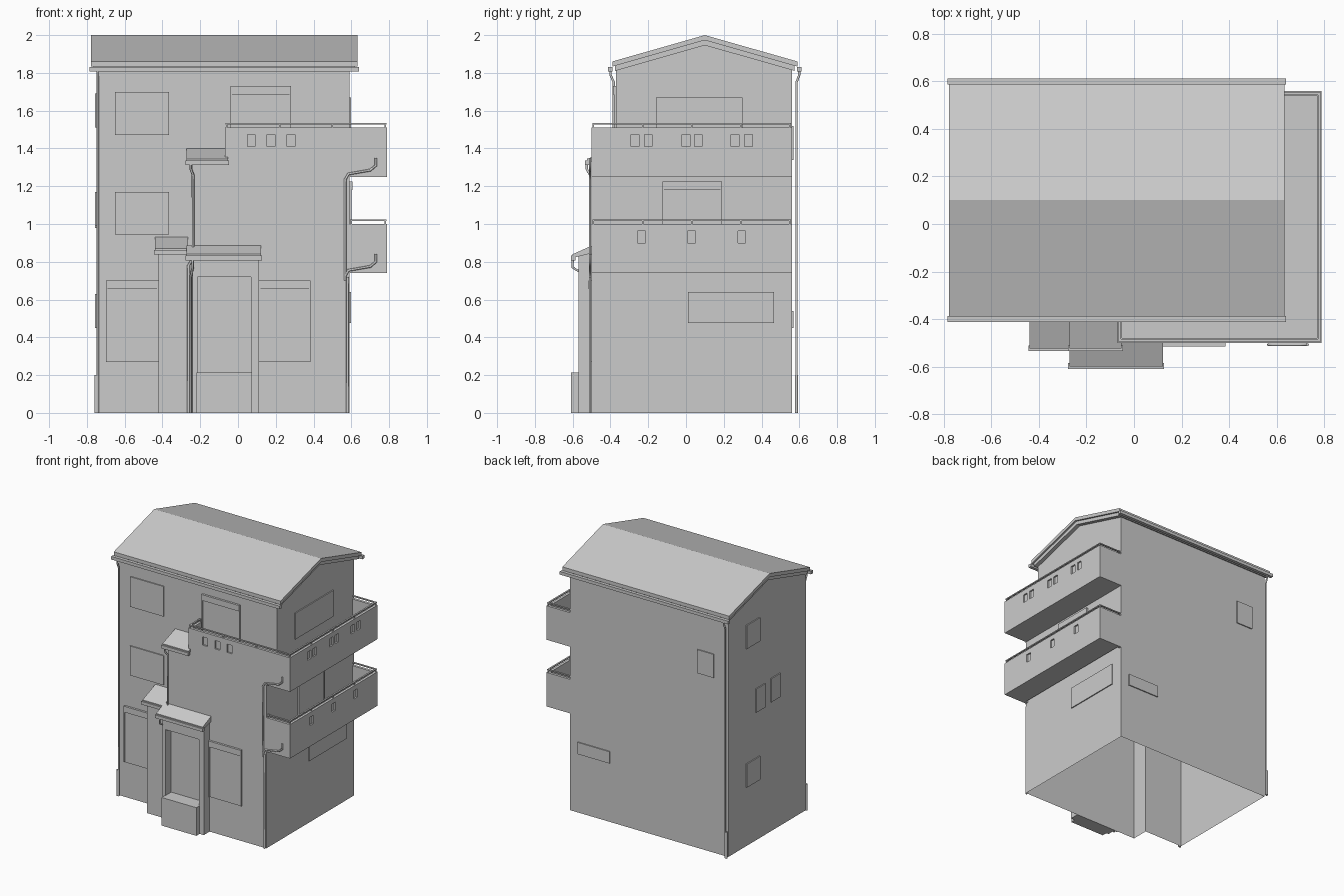
import bpy, bmesh
from mathutils import Vector

if "Cube" in bpy.data.objects:
    bpy.data.objects.remove(bpy.data.objects["Cube"])

GREY = (0.6, 0.6, 0.6, 1)
mat = bpy.data.materials.new("plain_grey")
mat.use_nodes = True
mat.diffuse_color = GREY
mat.node_tree.nodes["Principled BSDF"].inputs["Base Color"].default_value = GREY

# Main dimensions
L, R, F, B, FRONT = -0.75, 0.59, -0.37, 0.56, -0.5
BALC, TERR = 0.79, -0.07


def finish(name, bm):
    me = bpy.data.meshes.new(name)
    bm.to_mesh(me)
    bm.free()
    me.materials.append(mat)
    ob = bpy.data.objects.new(name, me)
    bpy.context.collection.objects.link(ob)
    return ob


def box(name, x0, x1, y0, y1, z0, z1):
    bm = bmesh.new()
    bmesh.ops.create_cube(bm, size=1)
    for v in bm.verts:
        v.co = ((x0, x1)[v.co.x > 0], (y0, y1)[v.co.y > 0], (z0, z1)[v.co.z > 0])
    return finish(name, bm)


def extrude_x(name, profile, x0, x1):
    """Solid from a (y, z) profile drawn along x."""
    bm = bmesh.new()
    face = bm.faces.new([bm.verts.new((x0, y, z)) for y, z in profile])
    new = bmesh.ops.extrude_face_region(bm, geom=[face])["geom"]
    bmesh.ops.translate(bm, vec=(x1 - x0, 0, 0), verts=[g for g in new if isinstance(g, bmesh.types.BMVert)])
    if face.is_valid and len([f for f in bm.faces if all(abs(v.co.x - x0) < 1e-6 for v in f.verts)]) == 0:
        bm.faces.new(face.verts)
    bmesh.ops.recalc_face_normals(bm, faces=bm.faces)
    return finish(name, bm)


def walls(name, plan, z0, z1):
    """Open-ended shell rising from a closed plan."""
    bm = bmesh.new()
    low = [bm.verts.new((x, y, z0)) for x, y in plan]
    high = [bm.verts.new((x, y, z1)) for x, y in plan]
    for i in range(len(plan)):
        j = (i + 1) % len(plan)
        bm.faces.new((low[i], low[j], high[j], high[i]))
    return finish(name, bm)


def pipe(name, pts, r=0.007):
    cu = bpy.data.curves.new(name, "CURVE")
    cu.dimensions = "3D"
    cu.bevel_depth, cu.bevel_resolution = r, 1
    cu.use_fill_caps = True
    sp = cu.splines.new("POLY")
    sp.points.add(len(pts) - 1)
    for p, co in zip(sp.points, pts):
        p.co = (*co, 1)
    cu.materials.append(mat)
    ob = bpy.data.objects.new(name, cu)
    bpy.context.collection.objects.link(ob)


def panel(name, side, at, a0, a1, z0, z1, shutter=False):
    """Raised window on a wall; side is the axis and direction it faces."""
    def slab(part, b0, b1, c0, c1, depth):
        lo, hi = sorted((at, at + depth * (1 if side[0] == "+" else -1)))
        if side[1] == "x":
            box(part, lo, hi, b0, b1, c0, c1)
        else:
            box(part, b0, b1, lo, hi, c0, c1)
    slab(name, a0, a1, z0, z1, 0.008)
    if shutter:
        slab(name + "_shutter_box", a0, a1, z1 - 0.045, z1, 0.016)
        slab(name + "_left_jamb", a0, a0 + 0.008, z0, z1, 0.012)
        slab(name + "_right_jamb", a1 - 0.008, a1, z0, z1, 0.012)


def gutter(name, x0, x1, y, z):
    box(name, x0, x1, y - 0.012, y + 0.012, z - 0.012, z + 0.012)


# House shell, stepping back at each storey
walls("lower_walls", [(L, F), (-0.42, F), (-0.42, FRONT), (R, FRONT), (R, B), (L, B)], 0, 0.85)
walls("middle_walls", [(L, F), (-0.24, F), (-0.24, FRONT), (R, FRONT), (R, B), (L, B)], 0.85, 1.32)
extrude_x("gable_storey", [(F, 1.31), (B, 1.31), (B, 1.82), (0.1, 1.96), (F, 1.82)], L, R)

# Main roof: covering slab over a narrower board layer
def roof(name, half, drop, thick, x0, x1):
    edge = 2.0 - half * 0.285 - drop
    top = 2.0 - drop
    extrude_x(name, [(0.1 - half, edge), (0.1, top), (0.1 + half, edge),
                     (0.1 + half, edge - thick), (0.1, top - thick), (0.1 - half, edge - thick)], x0, x1)

roof("roof_slab", 0.49, 0, 0.027, -0.778, 0.633)
roof("roof_boards", 0.475, 0.027, 0.027, -0.765, 0.62)
for side, y in (("front", -0.4), ("back", 0.6)):
    gutter(side + "_gutter", -0.785, 0.64, y, 1.82)

# Small lean-to roofs with gutters
for name, x0, x1, y0, y1, z0, z1 in (
        ("side_bay", -0.44, -0.265, -0.525, F, 0.87, 0.93),
        ("stair_bay", -0.272, -0.052, -0.525, F, 1.345, 1.40),
        ("porch", -0.272, 0.122, -0.6, FRONT, 0.84, 0.885)):
    extrude_x(name + "_roof", [(y0, z0), (y1, z1), (y1, z1 - 0.04), (y0, z0 - 0.02)], x0, x1)
    gutter(name + "_gutter", x0 - 0.005, x1 + 0.005, y0 + 0.002, z0 - 0.02)

# Porch with door recess and planter
box("porch_left_pillar", -0.24, -0.215, -0.57, FRONT, 0, 0.84)
box("porch_right_pillar", 0.07, 0.11, -0.57, FRONT, 0, 0.84)
box("porch_lintel", -0.215, 0.07, -0.57, FRONT, 0.72, 0.84)
box("planter", -0.22, 0.075, -0.61, FRONT, 0, 0.215)

# Balconies: floor, parapet with cut slots, handrail on posts
T = 0.02

def balcony(name, x0, z0, z1, y_slots, x_slots):
    floor_front = FRONT + T
    box(name + "_floor", x0 + T, BALC - T, floor_front, B - T, z0, z0 + 0.02)
    if x0 < R:
        box(name + "_end_parapet", x0, x0 + T, FRONT, F, z0 + 0.05, z1)
    front = box(name + "_front_parapet", x0, BALC, FRONT, floor_front, z0, z1)
    side = box(name + "_side_parapet", BALC - T, BALC, floor_front, B, z0, z1)
    box(name + "_back_parapet", R, BALC - T, B - T, B, z0, z1)
    zs = (z1 - 0.1, z1 - 0.037)
    cuts = [(side, BALC - 0.012, BALC + 0.1, y - 0.021, y + 0.021) for y in y_slots]
    cuts += [(front, x - 0.021, x + 0.021, FRONT - 0.1, FRONT + 0.012) for x in x_slots]
    for target, *span in cuts:
        cutter = box(name + "_slot_cutter", *span, *zs)
        cutter.hide_render = True
        cutter.hide_set(True)
        cutter.display_type = "WIRE"
        mod = target.modifiers.new("slot", "BOOLEAN")
        mod.operation, mod.object, mod.solver = "DIFFERENCE", cutter, "EXACT"
    # handrail
    zr, e = z1 + 0.02, T / 2
    start = [(x0 + e, F, zr)] if x0 < R else []
    corners = start + [(x0 + e, FRONT + e, zr), (BALC - e, FRONT + e, zr), (BALC - e, B - e, zr), (R, B - e, zr)]
    for i, (a, b) in enumerate(zip(corners, corners[1:])):
        a, b = Vector(a), Vector(b)
        lo = [min(p, q) - 0.006 for p, q in zip(a, b)]
        hi = [max(p, q) + 0.006 for p, q in zip(a, b)]
        box(f"{name}_rail_{i}", lo[0], hi[0], lo[1], hi[1], zr - 0.004, zr + 0.004)
        n = max(1, round((b - a).length / 0.25))
        for k in range(n):
            p = a.lerp(b, k / n)
            box(f"{name}_post_{i}_{k}", p.x - 0.004, p.x + 0.004, p.y - 0.004, p.y + 0.004, z1, zr)

balcony("upper_balcony", TERR, 1.25, 1.51, (-0.27, -0.2, 0, 0.065, 0.26, 0.33), (0.07, 0.175, 0.28))
balcony("lower_balcony", R, 0.74, 1.0, (-0.235, 0.03, 0.295), ())

# Windows and doors
panel("front_top_window", "-y", F, -0.65, -0.365, 1.47, 1.70)
panel("front_middle_window", "-y", F, -0.65, -0.365, 0.945, 1.17)
panel("front_lower_left_window", "-y", F, -0.70, -0.42, 0.27, 0.70, True)
panel("front_lower_right_window", "-y", FRONT, 0.11, 0.385, 0.27, 0.70, True)
panel("terrace_door", "-y", F, -0.04, 0.28, 1.27, 1.73, True)
panel("right_top_window", "+x", R, -0.16, 0.30, 1.47, 1.67)
panel("balcony_door", "+x", R, -0.125, 0.19, 0.76, 1.225, True)
panel("right_lower_window", "+x", R, 0.01, 0.465, 0.475, 0.64)
for i, (y, z) in enumerate(((0.265, 1.51), (0.175, 0.98), (-0.005, 0.99), (0.265, 0.45))):
    half = 0.08 if i in (0, 3) else 0.055
    panel(f"left_window_{i}", "-x", L, y - half, y + half, z, z + 0.18)
panel("back_upper_window", "+y", B, -0.63, -0.49, 1.34, 1.52)
panel("back_lower_window", "+y", B, 0.25, 0.52, 0.45, 0.54)

# Downpipes with thicker feet
for name, y, eave in (("front", F - 0.012, -0.4), ("back", B + 0.025, 0.6)):
    pipe(name + "_downpipe", [(-0.742, eave, 1.81), (-0.742, eave, 1.79), (-0.742, y, 1.75), (-0.742, y, 0)])
    pipe(name + "_downpipe_foot", [(-0.75, y, 0.2), (-0.75, y, 0)], 0.01)
py = FRONT - 0.008
pipe("stair_downpipe", [(-0.25, -0.525, 1.32), (-0.25, -0.525, 1.29), (-0.238, py, 1.26),
                        (-0.238, py, 0.82), (-0.262, py, 0.78), (-0.262, py, 0)])
pipe("porch_downpipe", [(-0.24, -0.6, 0.81), (-0.24, -0.6, 0.77), (-0.25, -0.52, 0.72), (-0.25, -0.52, 0)])
for name, z in (("upper", 1.25), ("lower", 0.74)):
    pipe(name + "_balcony_drain", [(0.73, py, z + 0.1), (0.73, py, z + 0.06), (0.7, py, z + 0.035),
                                   (0.585, py, z + 0.015), (0.567, py, z - 0.015), (0.567, py, 0.7)])
pipe("balcony_downpipe", [(0.58, py, 0.72), (0.58, py, 0)])
